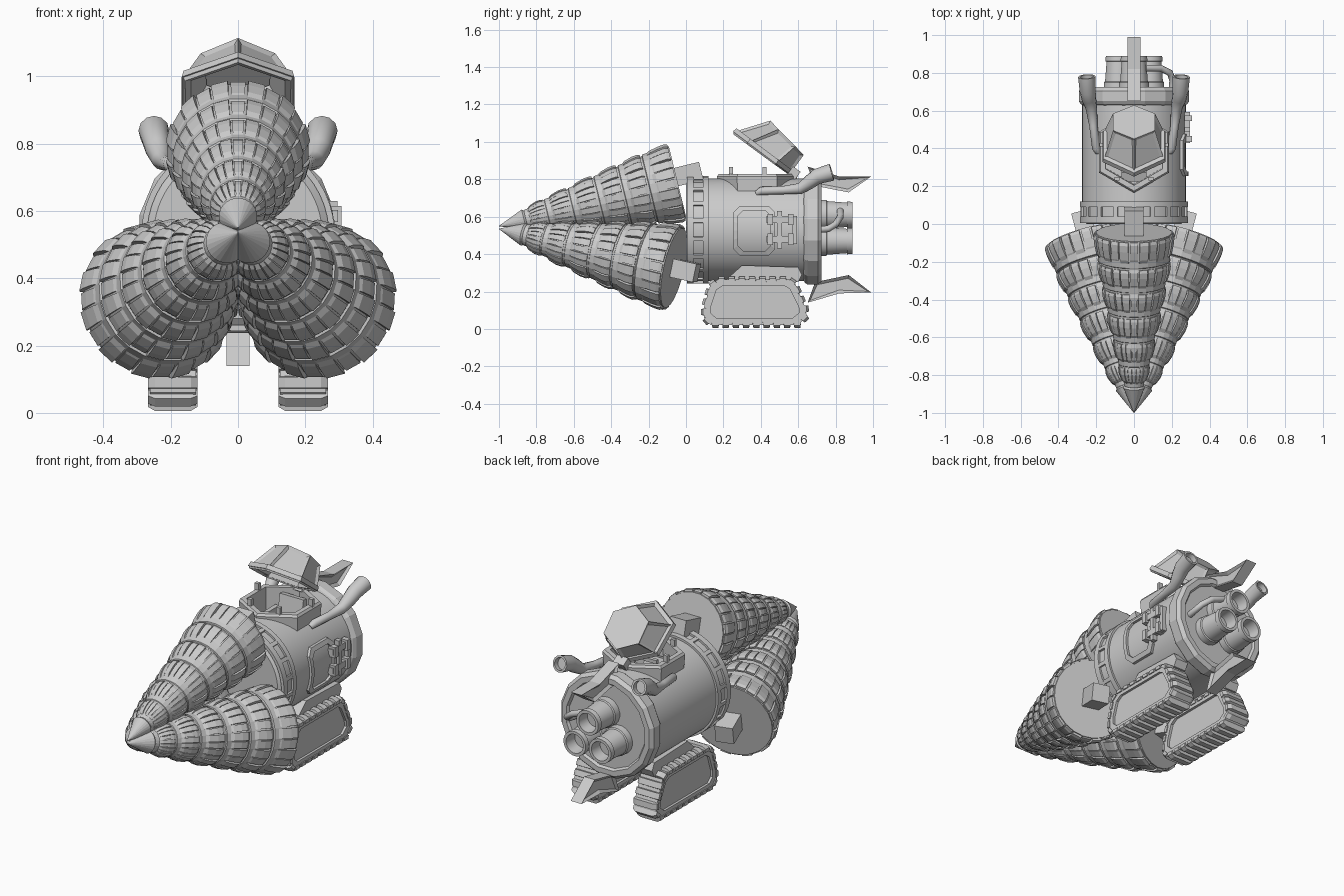
import bpy, bmesh
from math import sin, cos, pi, sqrt, radians
from mathutils import Vector, Matrix

if "Cube" in bpy.data.objects:
    bpy.data.objects.remove(bpy.data.objects["Cube"])

CZ = 0.53  # height of the hull axis


def loft(bm, rings, cap=True, closed=False):
    vs = [[bm.verts.new(p) for p in r] for r in rings]
    n = len(vs[0])
    for a, b in zip(vs, vs[1:] + ([vs[0]] if closed else [])):
        for i in range(n):
            j = (i + 1) % n
            bm.faces.new((a[i], a[j], b[j], b[i]))
    if cap and not closed:
        bm.faces.new(vs[0])
        bm.faces.new(vs[-1])


def finish(name, bm, smooth=None, mat=None):
    bmesh.ops.recalc_face_normals(bm, faces=bm.faces)
    me = bpy.data.meshes.new(name)
    bm.to_mesh(me)
    bm.free()
    if smooth:
        me.shade_smooth()
        me.set_sharp_from_angle(angle=radians(smooth))
    ob = bpy.data.objects.new(name, me)
    bpy.context.collection.objects.link(ob)
    if mat:
        ob.matrix_world = mat
    return ob


def box(bm, c, s, rot=None):
    m = Matrix.Translation(c) @ (rot or Matrix()) @ Matrix.Diagonal((*s, 1))
    bmesh.ops.create_cube(bm, size=1, matrix=m)


def revolve_y(bm, prof, n, x=0, z=CZ, cap=True, closed=False):
    loft(bm, [[(x + r * sin(2 * pi * (i + .5) / n), y, z + r * cos(2 * pi * (i + .5) / n))
               for i in range(n)] for y, r in prof], cap, closed)


def prism_x(bm, pts, x0, x1):
    loft(bm, [[(x, y, z) for y, z in pts] for x in (x0, x1)])


def tube(name, pts, radii, n=12):
    bm = bmesh.new()
    pts = [Vector(p) for p in pts]
    rings = []
    for i, p in enumerate(pts):
        d = pts[min(i + 1, len(pts) - 1)] - pts[max(i - 1, 0)]
        q = d.to_track_quat('Z', 'Y')
        rings.append([p + q @ Vector((radii[i] * cos(2 * pi * k / n), radii[i] * sin(2 * pi * k / n), 0))
                      for k in range(n)])
    # hollow mouth at the end
    c = pts[-1]
    rings.append([c + (v - c) * .75 for v in rings[-1]])
    back = (pts[-2] - c).normalized() * .03
    rings.append([v + back for v in rings[-1]])
    loft(bm, rings)
    return finish(name, bm, 40)


# Hull, with the cockpit well cut out of it
def hex_ring(c, r, d, n=6):
    return [Vector(c) + r * (cos(2 * pi * k / n) * Vector(d) + sin(2 * pi * k / n) * Vector((1, 0, 0)))
            for k in range(n)]


F = (0, -1, 0)
bm = bmesh.new()
revolve_y(bm, [(.0, .25), (.02, .275), (.7, .275)], 64)
hull = finish("hull", bm, 30)
bm = bmesh.new()
loft(bm, [hex_ring((0, .38, .64), .2, F), hex_ring((0, .38, .815), .215, F), hex_ring((0, .38, .828), .205, F)])
rim = finish("cockpit_rim", bm)
bm = bmesh.new()
loft(bm, [hex_ring((0, .38, .62), .17, F), hex_ring((0, .38, .95), .178, F)])
cutter = finish("cockpit_cutter", bm)
cutter.hide_render = True
cutter.display_type = 'WIRE'
for ob in (hull, rim):
    m = ob.modifiers.new("well", 'BOOLEAN')
    m.object, m.operation, m.solver = cutter, 'DIFFERENCE', 'EXACT'

# Front ring with rectangular windows
bm = bmesh.new()
for y0, y1 in ((.005, .04), (.09, .12)):
    revolve_y(bm, [(y0, .27), (y0, .287), (y1, .287), (y1, .27)], 48, closed=True)
for k in range(18):
    a = 2 * pi * k / 18
    box(bm, (.279 * sin(a), .065, CZ + .279 * cos(a)), (.022, .06, .014), Matrix.Rotation(a, 4, 'Y'))
finish("front_ring", bm, 30)

# Rear flange
bm = bmesh.new()
revolve_y(bm, [(.625, .27), (.635, .288), (.65, .298), (.705, .298), (.725, .28), (.725, .25), (.712, .24)], 16)
finish("rear_flange", bm)

# Rocket nozzles
for k, (x, z) in enumerate(((0, .61), (-.08, .47), (.08, .47))):
    bm = bmesh.new()
    revolve_y(bm, [(.7, .082), (.75, .08), (.755, .074), (.86, .066), (.862, .072), (.89, .07),
                   (.89, .054), (.82, .048)], 20, x, z)
    finish(f"nozzle_{k}", bm, 35)


# Drills: faceted tip, stepped core and rings of curved teeth
def drill(name, tip, base, R):
    tip, base = Vector(tip), Vector(base)
    ax = base - tip
    L = ax.length
    mat = Matrix.Translation(tip) @ ax.to_track_quat('Z', 'Y').to_matrix().to_4x4()

    def rad(t):
        return R / .215 * (.025 + .225 * t - .027 * t * t)
    edges = [.15, .27, .41, .56, .70, .84, 1.0]
    N = 24

    def pt(a, t, r):
        return (r * cos(a), r * sin(a), t * L)
    prof = [(0, .001), (.14, rad(.15) * .98)]
    bm = bmesh.new()
    for b, (t0, t1) in enumerate(zip(edges, edges[1:])):
        d = t1 - t0
        r1 = rad(min(t1, .95))
        r0 = rad(t0) * (.98 if b else .9)
        prof += [(t0, r0 * .96), (t0 + .02 * d, r0), (t0 + .2 * d, r0 + .1 * (r1 - r0)),
                 (t0 + .8 * d, r1 * .945), (t0 + .97 * d, r1 * .93)]
        for k in range(N):
            up = 1.0 if k % 2 else .975
            da = .45 if k % 2 else .40
            a0, a1 = (2 * pi * (k + s) / N for s in (-da, da))
            rings = []
            for f, r in ((.16, r0 * 1.0), (.3, r0 + .5 * (r1 - r0)), (.6, r0 + .93 * (r1 - r0)),
                         (.82, r1 * 1.01), (.93, r1 * .985)):
                t, o = t0 + f * d, r * up
                i = o - .09 * r1
                rings.append([pt(a0, t, o), pt(a1, t, o), pt(a1, t, i), pt(a0, t, i)])
            loft(bm, rings)
    finish(name + "_teeth", bm, None, mat)
    bm = bmesh.new()
    loft(bm, [[pt(2 * pi * (k + .5) / N, t, r) for k in range(N)] for t, r in prof])
    finish(name + "_core", bm, None, mat)
    # square shaft joining the drill to the hull
    bm = bmesh.new()
    box(bm, (0, 0, L + .04), (.1, .1, .17))
    return finish(name + "_shaft", bm, None, mat)


sh = drill("upper_drill", (0, -1, .55), (0, -.04, .785), .215)
sh.location.z += .03
for s, side in ((-1, "left"), (1, "right")):
    drill(side + "_drill", (0, -1, .535), (s * .25, -.06, .325), .235)

# Crawler tracks
out = [(.13, .022), (.6, .022), (.645, .065), (.64, .11), (.585, .24), (.55, .265),
       (.17, .265), (.13, .235), (.095, .11), (.095, .06)]
c0 = Vector((.37, .145))
inner = [(c0.x + (y - c0.x) * .86, c0.y + (z - c0.y) * .72) for y, z in out]
loop = [Vector(p) for p in out] + [Vector(out[0])]
total = sum((b - a).length for a, b in zip(loop, loop[1:]))
for s, side in ((-1, "left"), (1, "right")):
    x0, x1 = s * .125, s * .262
    bm = bmesh.new()
    loft(bm, [[(x, y, z) for y, z in p] for x, p in ((x0, out), (x1, out), (x1, inner), (x0, inner))], closed=True)
    prism_x(bm, inner, s * .14, s * .248)
    finish(side + "_track_belt", bm)
    bm = bmesh.new()
    n = 26
    for k in range(n):
        t = total * (k + .5) / n
        for a, b in zip(loop, loop[1:]):
            ln = (b - a).length
            if t <= ln:
                break
            t -= ln
        p, d = a + (b - a) * t / ln, (b - a) / ln
        nrm = Vector((d.y, -d.x))
        rings = []
        for x, h in ((.12, .004), (.14, .016), (.247, .016), (.268, .004)):
            q = [p + d * e + nrm * g for e, g in ((-.021, -.015), (.021, -.015), (.016, h), (-.016, h))]
            rings.append([(s * x, v.x, v.y) for v in q])
        loft(bm, rings)
    finish(side + "_track_treads", bm)
    bm = bmesh.new()
    prism_x(bm, [(.2, .25), (.6, .25), (.62, .29), (.6, .33), (.3, .34)], s * .14, s * .22)
    finish(side + "_track_mount", bm)

# Tail fins with recessed sides
for name, pts in (("upper_fin", [(.65, .868), (.82, .815), (.99, .815), (.87, .73), (.69, .765)]),
                  ("lower_fin", [(.65, .14), (.82, .19), (.99, .195), (.87, .288), (.69, .25)])):
    bm = bmesh.new()
    prism_x(bm, pts, -.034, .034)
    bmesh.ops.recalc_face_normals(bm, faces=bm.faces)
    sides = [f for f in bm.faces if abs(f.normal.x) > .9]
    bmesh.ops.inset_individual(bm, faces=sides, thickness=.018, depth=-.014)
    finish(name, bm)

# Open canopy: hexagonal frame with sunken panes
bm = bmesh.new()
lo, hi = (0, .405, .94), (0, .54, 1.022)
dl, dh = (0, -.8, .6), (0, -.7, .715)
loft(bm, [hex_ring(lo, .188, dl), hex_ring(hi, .128, dh)], cap=False)
bm.verts.ensure_lookup_table()
bm.faces.new(bm.verts[6:])
bmesh.ops.recalc_face_normals(bm, faces=bm.faces)
bmesh.ops.inset_individual(bm, faces=[f for f in bm.faces if len(f.verts) == 4], thickness=.02, depth=-.01)
can = finish("canopy", bm)
m = can.modifiers.new("shell", 'SOLIDIFY')
m.thickness = .012
bm = bmesh.new()
up = Vector((0, .6, .8)) * .025
lo = Vector(lo)
loft(bm, [hex_ring(lo, .193, dl), hex_ring(lo + up, .187, dl), hex_ring(lo + up, .16, dl), hex_ring(lo, .165, dl)],
     closed=True)
finish("canopy_rim", bm)
bm = bmesh.new()
box(bm, (0, .575, .83), (.07, .05, .06), Matrix.Rotation(radians(-35), 4, 'X'))
for s in (-1, 1):
    for y in (.24, .42):
        box(bm, (s * (.09 if y < .3 else .17), y, .835), (.025, .02, .06))
finish("canopy_hinge_and_latches", bm)

# Seat and controls
bm = bmesh.new()
box(bm, (0, .41, .66), (.15, .14, .07))
box(bm, (0, .485, .72), (.15, .035, .17), Matrix.Rotation(radians(-10), 4, 'X'))
for s in (-1, 1):
    box(bm, (s * .085, .41, .69), (.025, .13, .1))
finish("seat", bm)
bm = bmesh.new()
box(bm, (0, .27, .69), (.13, .05, .12), Matrix.Rotation(radians(20), 4, 'X'))
box(bm, (0, .315, .75), (.08, .02, .02))
finish("control_panel", bm)

# Exhaust horns and the fuel pipe
for s, side in ((-1, "left"), (1, "right")):
    tube(side + "_exhaust", [(s * .19, .38, .725), (s * .2, .4, .738), (s * .215, .52, .742), (s * .225, .61, .75),
                             (s * .238, .66, .785), (s * .245, .7, .815), (s * .25, .78, .838)],
         [.016, .022, .022, .03, .038, .042, .046])
tube("fuel_pipe", [(.2, .7, .53), (.205, .76, .535), (.19, .8, .56), (.14, .825, .6), (.06, .825, .63)], [.018] * 5)


# Side hatch wrapped on the hull
def wrap(y, z, off):
    return (sqrt((.275 + off) ** 2 - (z - CZ) ** 2), y, z)


def octo(w, h, c):
    zs = [-h + c + 2 * (h - c) * i / 4 for i in range(5)]
    pts = [(-w + c, -h), (w - c, -h)] + [(w, z) for z in zs] + [(w - c, h), (-w + c, h)] + [(-w, z) for z in zs[::-1]]
    return [(.365 + y, .525 + z) for y, z in pts]


bm = bmesh.new()
O, I = octo(.112, .132, .035), octo(.088, .108, .028)
loft(bm, [[wrap(*p, o) for p in q] for q, o in ((O, -.01), (O, .014), (I, .014), (I, -.01))], closed=True)
finish("hatch_frame", bm)
bm = bmesh.new()
for z in (.585, .48):
    box(bm, (.282, .51, z), (.03, .16, .035))
    for y in (.45, .56):
        box(bm, (.288, y, z), (.04, .03, .06))
for y, h in ((.5, .2), (.58, .15)):
    box(bm, (.282, y, .53), (.028, .025, h))
finish("hatch_hinge", bm)
